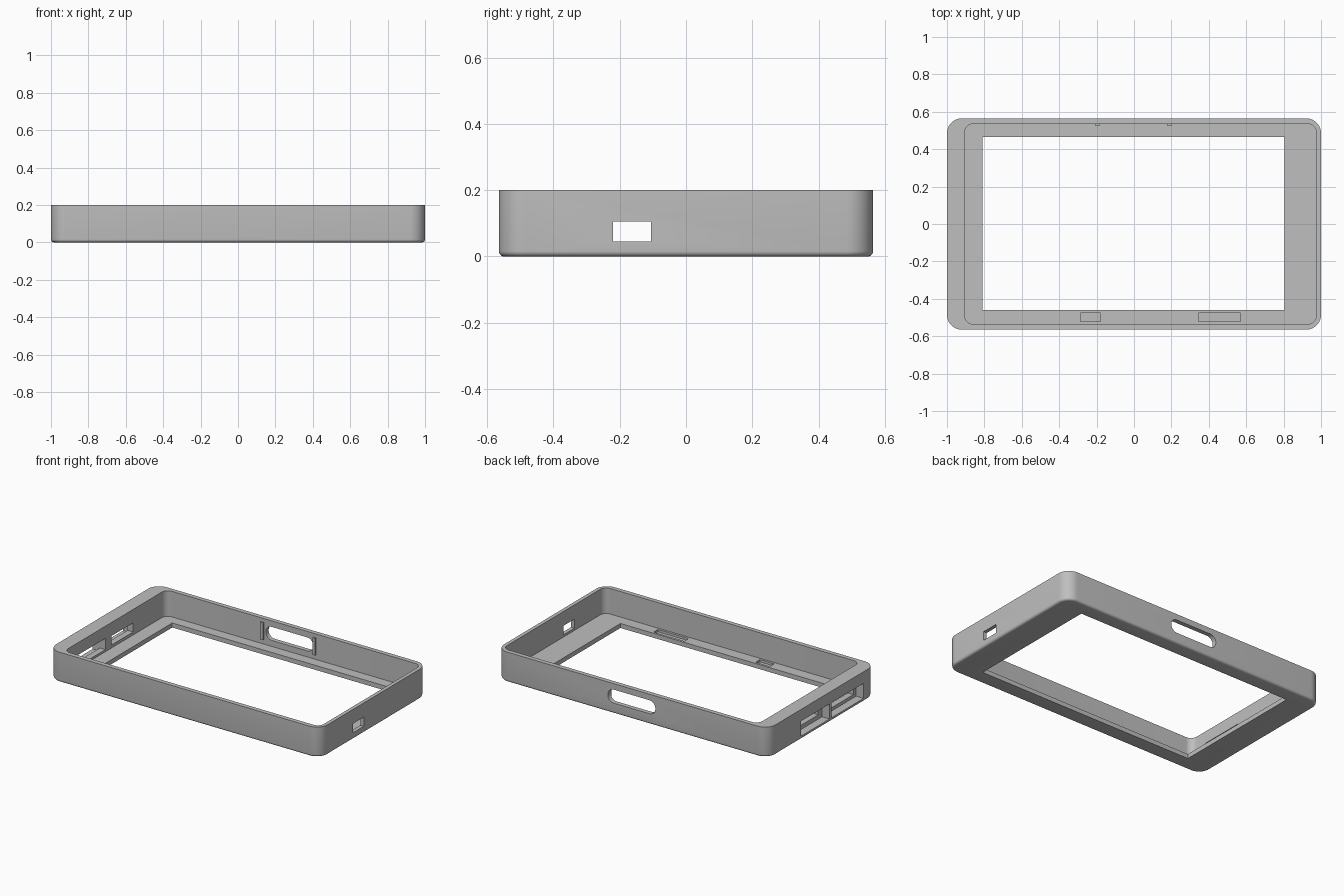
import bpy, bmesh, math

old = bpy.data.objects.get("Cube")
if old:
    bpy.data.objects.remove(old, do_unlink=True)

GREY = (0.52, 0.52, 0.52, 1)
mat = bpy.data.materials.new("plain grey plastic")
mat.use_nodes = True
mat.diffuse_color = GREY
mat.node_tree.nodes["Principled BSDF"].inputs["Base Color"].default_value = GREY


def block(name, xs, ys, zs, radius=0, axis=2, bottom=0):
    """Box between limits, with edges along one axis rounded and an optional bottom fillet."""
    bm = bmesh.new()
    bmesh.ops.create_cube(bm, size=1)
    for v in bm.verts:
        for i, (low, high) in enumerate((xs, ys, zs)):
            v.co[i] = high if v.co[i] > 0 else low
    if radius:
        edges = [e for e in bm.edges
                 if abs((e.verts[0].co - e.verts[1].co).normalized()[axis]) > 0.9]
        bmesh.ops.bevel(bm, geom=edges, offset=radius, segments=10,
                        profile=0.5, affect='EDGES')
    if bottom:
        rim = [e for e in bm.edges if all(abs(v.co.z - zs[0]) < 1e-5 for v in e.verts)]
        bmesh.ops.bevel(bm, geom=rim, offset=bottom, segments=5,
                        profile=0.5, affect='EDGES')
    bmesh.ops.recalc_face_normals(bm, faces=bm.faces)
    mesh = bpy.data.meshes.new(name)
    bm.to_mesh(mesh)
    bm.free()
    mesh.materials.append(mat)
    obj = bpy.data.objects.new(name, mesh)
    bpy.context.collection.objects.link(obj)
    return obj


FLOOR = 0.03
case = block("case_shell", (-1, 1), (-0.565, 0.565), (0, 0.2), 0.08, bottom=0.016)

cutters = [
    # main cavity and screen window
    block("cavity", (-0.905, 0.975), (-0.535, 0.535), (FLOOR, 0.3), 0.045),
    block("window", (-0.81, 0.805), (-0.46, 0.465), (-0.1, 0.1)),
    # shallow recesses in the floor
    block("small_recess", (-0.285, -0.18), (-0.52, -0.475), (0.015, 0.06)),
    block("large_recess", (0.345, 0.57), (-0.52, -0.475), (0.015, 0.06)),
    # port through the thin end wall
    block("left_port", (0.93, 1.1), (-0.22, -0.105), (0.045, 0.105)),
    # rounded slot in the back wall
    block("back_slot", (-0.17, 0.18), (0.5, 0.6), (0.07, 0.16), 0.0445, axis=1),
    # outer pockets and inner ports in the thick end wall
    block("pocket_a", (-1.1, -0.945), (-0.08, 0.22), (0.022, 0.122)),
    block("pocket_b", (-1.1, -0.945), (-0.44, -0.1), (0.022, 0.122)),
    block("port_a", (-1.05, -0.85), (-0.04, 0.19), (0.05, 0.11)),
    block("port_b", (-1.05, -0.85), (-0.41, -0.102), (0.044, 0.118)),
]

for cutter in cutters:
    cutter.hide_render = True
    mod = case.modifiers.new(cutter.name, 'BOOLEAN')
    mod.operation = 'DIFFERENCE'
    mod.solver = 'EXACT'
    mod.object = cutter

# bake the cuts, then drop the cutters
graph = bpy.context.evaluated_depsgraph_get()
baked = bpy.data.meshes.new_from_object(case.evaluated_get(graph))
case.modifiers.clear()
case.data = baked
for cutter in cutters:
    bpy.data.objects.remove(cutter, do_unlink=True)

# slim ribs beside the back slot
for side, x in (("right", -0.195), ("left", 0.19)):
    block(side + "_slot_rib", (x - 0.01, x + 0.01), (0.525, 0.54), (0.06, 0.175))

bpy.ops.object.select_all(action='DESELECT')
case.select_set(True)
bpy.context.view_layer.objects.active = case
bpy.ops.object.shade_smooth_by_angle(angle=math.radians(35))
